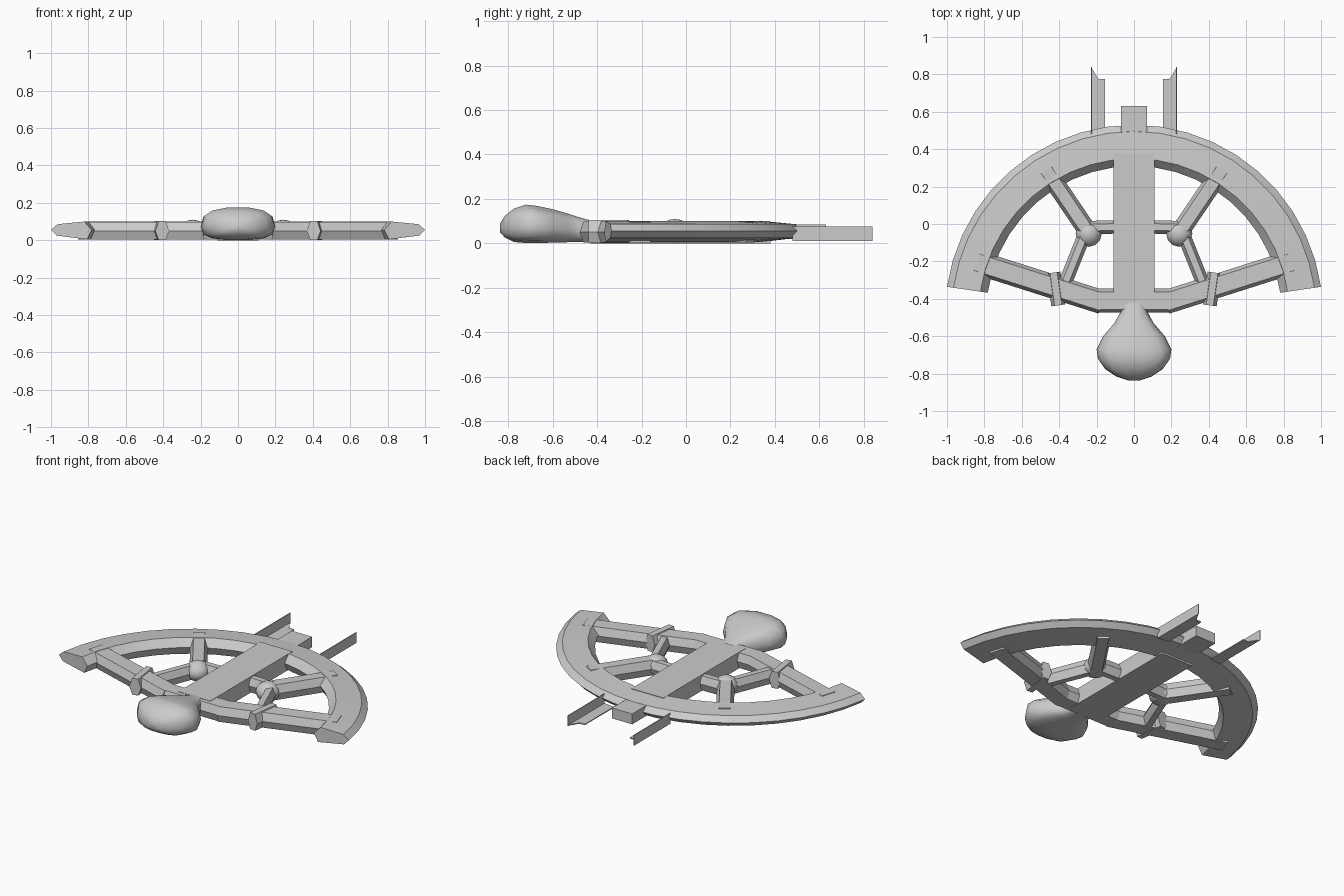
import bpy, bmesh, math
from mathutils import Vector

if "Cube" in bpy.data.objects:
    bpy.data.objects.remove(bpy.data.objects["Cube"])


def finish(name, bm, angle=35):
    bmesh.ops.recalc_face_normals(bm, faces=bm.faces)
    me = bpy.data.meshes.new(name)
    bm.to_mesh(me)
    bm.free()
    ob = bpy.data.objects.new(name, me)
    bpy.context.collection.objects.link(ob)
    bpy.ops.object.select_all(action='DESELECT')
    ob.select_set(True)
    bpy.context.view_layer.objects.active = ob
    bpy.ops.object.shade_smooth_by_angle(angle=math.radians(angle))
    return ob


def loft(name, rings, angle=35):
    """Skin closed rings of equal length and cap both ends."""
    bm = bmesh.new()
    rows = [[bm.verts.new(p) for p in r] for r in rings]
    n = len(rows[0])
    for a, b in zip(rows, rows[1:]):
        for i in range(n):
            j = (i + 1) % n
            bm.faces.new((a[i], a[j], b[j], b[i]))
    bm.faces.new(rows[0])
    bm.faces.new(rows[-1])
    return finish(name, bm, angle)


def bar(name, p, q, w, top=0.098, bottom=0.003):
    """Six-sided bar between two plan points, half width w."""
    p, q = Vector(p), Vector(q)
    d = (q - p).normalized()
    side = Vector((-d.y, d.x))
    sec = [(-w + .018, bottom), (-w, .05), (-w + .018, top),
           (w - .018, top), (w, .05), (w - .018, bottom)]
    return loft(name, [[(c.x + side.x * u, c.y + side.y * u, z) for u, z in sec]
                       for c in (p, q)], 20)


def prism(name, outline, z0, z1):
    return loft(name, [[(x, y, z) for x, y in outline] for z in (z0, z1)], 20)


def box(name, x0, x1, y0, y1, z0, z1):
    return prism(name, [(x0, y0), (x1, y0), (x1, y1), (x0, y1)], z0, z1)


# Curved frame: section swept around a centre below the spine
CY, SEG, A0 = -0.48, 20, math.radians(8.2)
section = [(1.01, .056), (.975, .086), (.83, .1), (.79, .055), (.815, .005), (.98, .025)]
rings = []
for i in range(SEG + 1):
    a = A0 + (math.pi - 2 * A0) * i / SEG
    rings.append([(r * math.cos(a), CY + r * math.sin(a), z) for r, z in section])
loft("arc_frame", rings, 30)

# Central spine, base crosspiece and end tab
box("spine", -.11, .11, -.43, .38, 0, .1)
bar("base_crosspiece", (-.2, -.41), (.2, -.41), .064)
box("end_tab", -.07, .07, .33, .63, .02, .085)

for s, side in ((-1, "left"), (1, "right")):
    def m(x, y):
        return (s * x, y)
    # Spokes and braces
    bar(side + "_base_spoke", m(.17, -.418), m(.84, -.205), .064)
    bar(side + "_upper_brace", m(.26, -.02), m(.47, .29), .05)
    bar(side + "_lower_brace", m(.27, -.07), m(.39, -.37), .036, .092)
    bar(side + "_cross_brace", m(.08, -.015), m(.25, -.02), .036, .094)
    # Collar where the lower brace wraps the base spoke
    bar(side + "_collar", m(.43, -.26), m(.405, -.435), .037, .104, .001)
    # Rounded joint
    bm = bmesh.new()
    bmesh.ops.create_uvsphere(bm, u_segments=12, v_segments=8, radius=1)
    for v in bm.verts:
        v.co = (s * .242 + v.co.x * .07, -.05 + v.co.y * .072,
                max(.004, .05 + v.co.z * .06))
    finish(side + "_joint", bm, 50)
    # Angle rail: outer wall and floor with mitred end
    prism(side + "_rail_floor", [m(.23, .48), m(.155, .49), m(.155, .775), m(.19, .775),
                                 m(.23, .84)], .01, .016)
    box(side + "_rail_wall", s * .225, s * .23, .48, .84, .01, .075)

# Bulb handle: (y, half width, bottom, top)
stations = [(-.42, .07, .006, .102), (-.47, .072, .006, .115), (-.53, .105, .004, .135),
            (-.60, .165, .002, .155), (-.67, .2, 0, .17), (-.72, .193, 0, .176),
            (-.775, .155, .005, .158), (-.815, .095, .025, .125), (-.837, .03, .05, .09)]
rings = []
for y, w, b, t in stations:
    mid = b + (t - b) * .42
    ring = []
    for k in range(14):
        a = 2 * math.pi * k / 14
        c, sn = math.cos(a), math.sin(a)
        x = w * math.copysign(abs(c) ** .75, c)
        h = abs(sn) ** .7
        ring.append((x, y, mid + (t - mid) * h if sn > 0 else mid - (mid - b) * h))
    rings.append(ring)
loft("handle", rings, 60)
